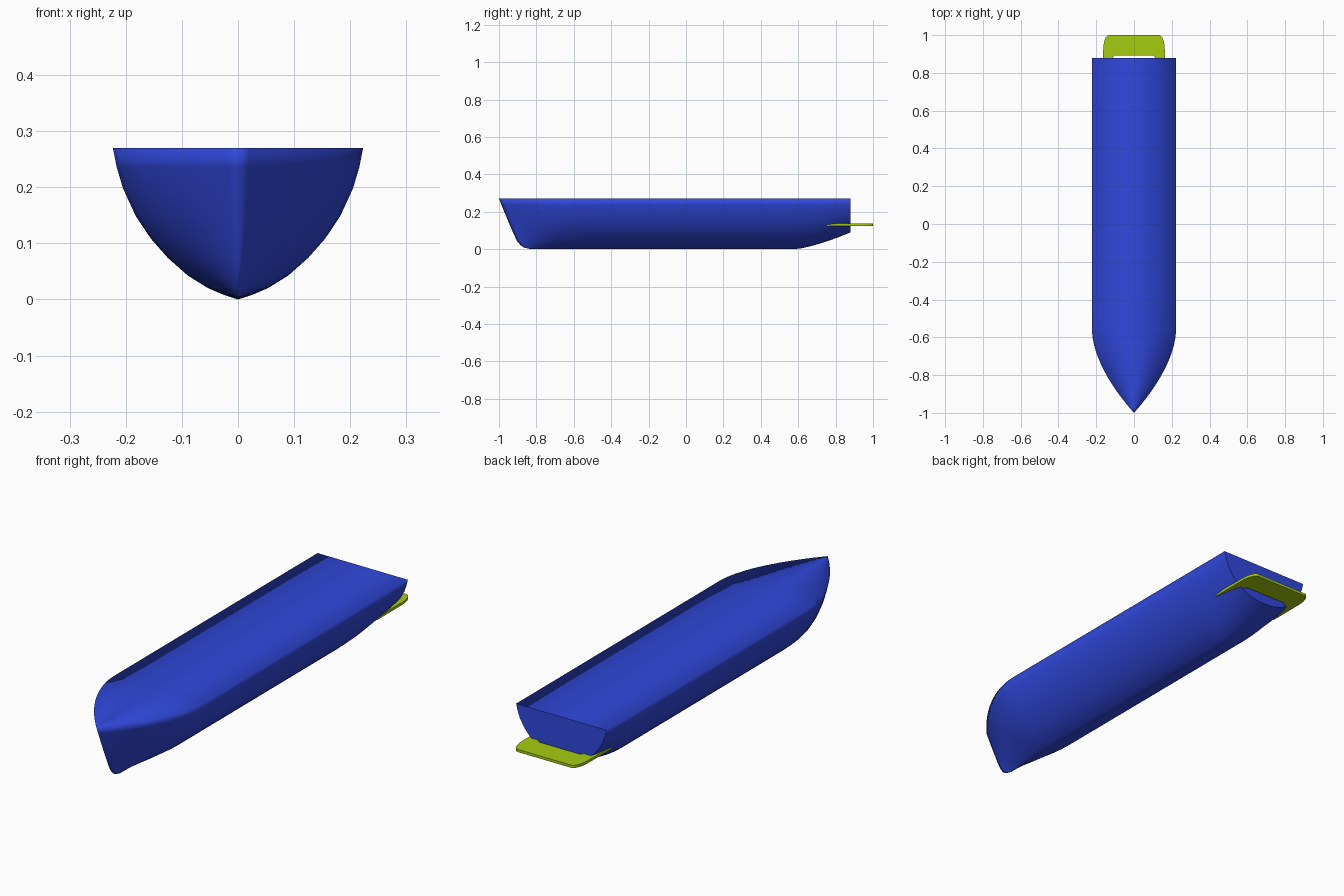
import bpy, bmesh, math

if "Cube" in bpy.data.objects:
    bpy.data.objects.remove(bpy.data.objects["Cube"])

TOP, STERN = 0.27, 0.88


def material(name, rgb):
    m = bpy.data.materials.new(name)
    m.diffuse_color = (*rgb, 1)
    m.use_nodes = True
    m.node_tree.nodes["Principled BSDF"].inputs["Base Color"].default_value = m.diffuse_color
    return m


def make_object(name, bm, mat):
    me = bpy.data.meshes.new(name)
    bm.to_mesh(me)
    bm.free()
    me.materials.append(mat)
    ob = bpy.data.objects.new(name, me)
    bpy.context.collection.objects.link(ob)
    return ob


def lerp_table(table, v):
    for (a, fa), (b, fb) in zip(table, table[1:]):
        if v <= b:
            return fa + (fb - fa) * (v - a) / (b - a)
    return table[-1][1]


blue = material("hull_blue", (0.03, 0.065, 0.72))
lime = material("platform_lime", (0.38, 0.60, 0.005))

# Midship half section (half breadth, height) and stem profile (height, y)
SECTION = [(0, 0), (0.025, 0.008), (0.055, 0.021), (0.09, 0.043), (0.125, 0.074),
           (0.155, 0.108), (0.182, 0.148), (0.205, 0.198), (0.216, 0.235), (0.223, TOP)]
STEM = [(0, -0.83), (0.008, -0.865), (0.021, -0.885), (0.043, -0.903), (0.074, -0.918),
        (0.108, -0.933), (0.148, -0.95), (0.198, -0.971), (TOP, -1.0)]
BOW_END = -0.56


def station_bow(t):
    # waterlines sweep from the stem to full breadth
    f = 1 - (1 - t) ** 1.75
    pts = []
    for x, z in SECTION:
        y0 = lerp_table(STEM, z)
        pts.append((x * f, y0 + (BOW_END - y0) * t, z))
    return pts


def station_aft(y):
    # the bottom rises towards the transom
    r = 0.09 * max(0, (y - 0.58) / (STERN - 0.58)) ** 1.4
    p = 1.4
    return [(x, y, (z ** p + r ** p * (1 - z / TOP)) ** (1 / p)) for x, z in SECTION]


stations = [station_bow((i / 12) ** 1.2) for i in range(13)]
stations += [station_aft(-0.56 + 1.14 * i / 6) for i in range(1, 7)]
stations += [station_aft(0.58 + 0.30 * i / 8) for i in range(1, 9)]

# Closed hull: loft of port side, starboard side and flush deck
bm = bmesh.new()
rings = []
for pts in stations:
    loop = [(-x, y, z) for x, y, z in reversed(pts[1:])] + pts
    loop.append((0, pts[-1][1], TOP))
    rings.append([bm.verts.new(c) for c in loop])
for a, b in zip(rings, rings[1:]):
    n = len(a)
    for i in range(n):
        j = (i + 1) % n
        bm.faces.new((a[i], a[j], b[j], b[i]))
transom = bm.faces.new(rings[-1])
for e in transom.edges:
    e.smooth = False
bmesh.ops.remove_doubles(bm, verts=bm.verts, dist=0.0004)
bmesh.ops.recalc_face_normals(bm, faces=bm.faces)
for f in bm.faces:
    f.smooth = True
make_object("hull", bm, blue)

# Stern platform: thin U-shaped plate with rounded outer corners
W, R, Z0, THICK = 0.163, 0.05, 0.124, 0.012
half = [(0, 0.893), (0.10, 0.893), (0.11, 0.885), (0.11, 0.75), (W, 0.75)]
for i in range(7):
    a = math.pi / 2 * i / 6
    half.append((W - 0.03 + 0.03 * math.cos(a), 1 - 0.08 + 0.08 * math.sin(a)))
half.append((0, 1.0))
bm = bmesh.new()
for s in (1, -1):
    bm.faces.new([bm.verts.new((s * x, y, Z0)) for x, y in half])
bmesh.ops.remove_doubles(bm, verts=bm.verts, dist=0.0001)
res = bmesh.ops.extrude_face_region(bm, geom=bm.faces[:], use_keep_orig=True)
bmesh.ops.translate(bm, vec=(0, 0, THICK),
                    verts=[g for g in res["geom"] if isinstance(g, bmesh.types.BMVert)])
bmesh.ops.recalc_face_normals(bm, faces=bm.faces)
make_object("stern_platform", bm, lime)
